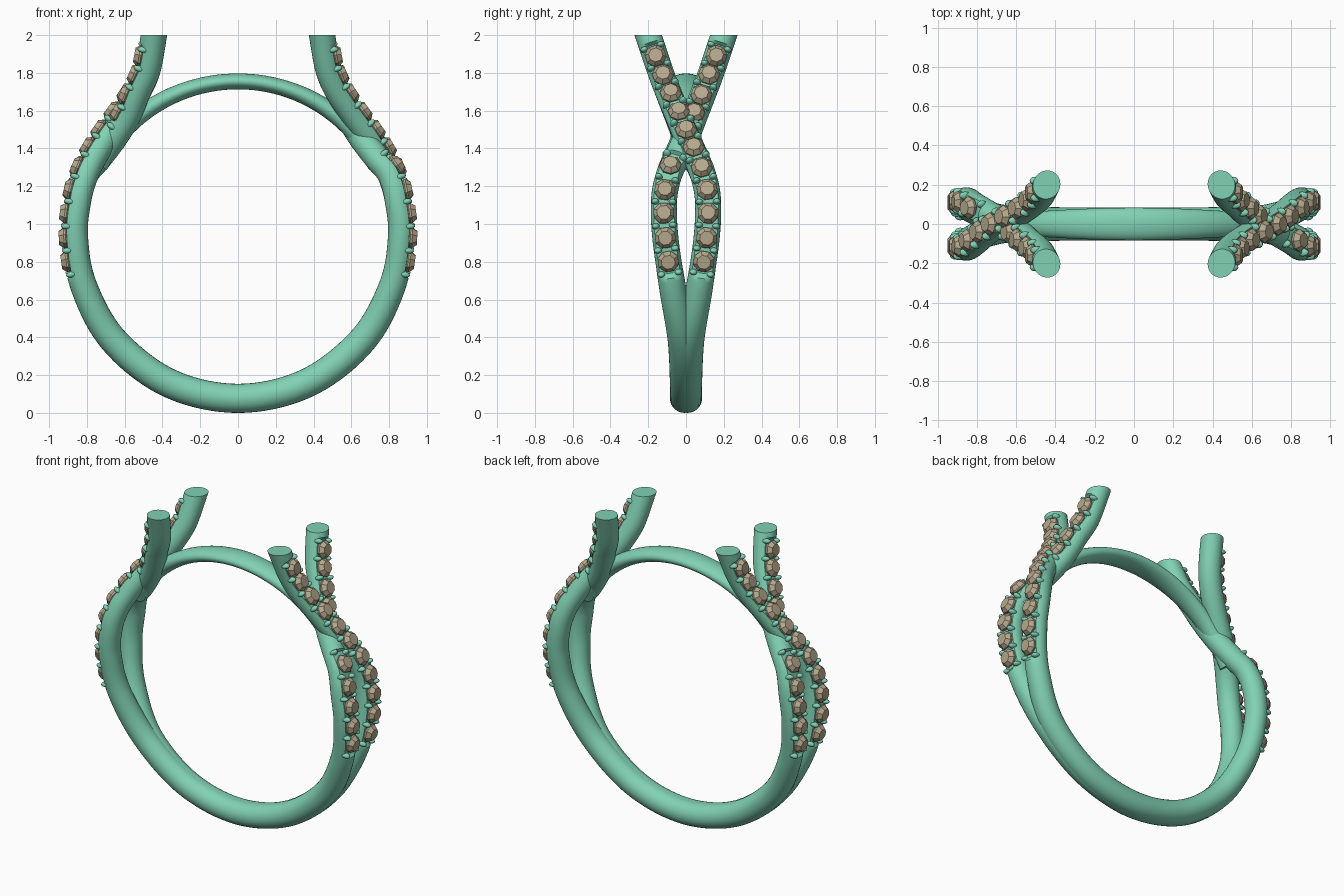
import bpy, bmesh, math
from mathutils import Vector, Matrix

if "Cube" in bpy.data.objects:
    bpy.data.objects.remove(bpy.data.objects["Cube"])

def material(name, rgb):
    m = bpy.data.materials.new(name)
    m.diffuse_color = (*rgb, 1)
    m.use_nodes = True
    m.node_tree.nodes["Principled BSDF"].inputs["Base Color"].default_value = m.diffuse_color
    return m

METAL = material("green_metal", (0.22, 0.64, 0.46))
STONE = material("tan_stone", (0.47, 0.40, 0.27))

def finish(name, bm, mat, smooth=True):
    bmesh.ops.recalc_face_normals(bm, faces=bm.faces)
    me = bpy.data.meshes.new(name)
    bm.to_mesh(me)
    bm.free()
    me.materials.append(mat)
    ob = bpy.data.objects.new(name, me)
    bpy.context.collection.objects.link(ob)
    if smooth:
        bpy.ops.object.select_all(action='DESELECT')
        ob.select_set(True)
        bpy.context.view_layer.objects.active = ob
        bpy.ops.object.shade_smooth_by_angle(angle=math.radians(40))
    return ob

def spline(pts, n=12):
    """Catmull-Rom curve through the points"""
    p = [Vector(q) for q in pts]
    p = [2 * p[0] - p[1]] + p + [2 * p[-1] - p[-2]]
    out = []
    for i in range(1, len(p) - 2):
        a, b, c, d = p[i - 1:i + 3]
        for k in range(n):
            t = k / n
            out.append(0.5 * (2 * b + (c - a) * t + (2 * a - 5 * b + 4 * c - d) * t * t
                              + (3 * b - a - 3 * c + d) * t ** 3))
    return out + [p[-2]]

def frame(path, i):
    """Sideways, along and outward directions at a path sample"""
    t = (path[min(i + 1, len(path) - 1)] - path[max(i - 1, 0)]).normalized()
    n = Vector((t.z, 0, -t.x)).normalized()
    n = (n - t * n.dot(t)).normalized()
    return t.cross(n), t, n

def sweep(path, section, sides=28):
    """section(i) -> half width, half depth, outward limit"""
    bm = bmesh.new()
    rings = []
    for i, p in enumerate(path):
        b, _, n = frame(path, i)
        w, d, lim = section(i)
        ring = []
        for k in range(sides):
            a = 2 * math.pi * k / sides
            ring.append(bm.verts.new(p + b * w * math.cos(a) + n * min(d * math.sin(a), lim)))
        rings.append(ring)
    for r, s in zip(rings, rings[1:]):
        for k in range(sides):
            j = (k + 1) % sides
            bm.faces.new((r[k], r[j], s[j], s[k]))
    return bm

def cap(bm):
    bmesh.ops.holes_fill(bm, edges=[e for e in bm.edges if e.is_boundary], sides=0)

# Strand path: under-crossing on the left, round the bottom, over-crossing on the right
low = [(.363, .008, .157), (.657, .021, .383), (.816, .072, .67), (.863, .11, .935),
       (.845, .116, 1.13), (.808, .09, 1.26)]
over = [(.757, .047, 1.365), (.69, 0, 1.47), (.61, -.045, 1.58)]
under = [(.735, .047, 1.35), (.655, 0, 1.455), (.585, -.045, 1.57)]
high = [(.53, -.095, 1.70), (.478, -.14, 1.82), (.445, -.2, 2.0), (.43, -.235, 2.1)]
left = [(-x, y, z) for x, y, z in low + under + high]
path = spline(left[::-1] + [(0, .008, .077)] + low + over + high, 14)

def in_setting(p):
    if not .735 < p.z < 1.94:
        return False
    return p.x > 0 or not 1.34 < p.z < 1.53

def strand_section(i):
    p = path[i]
    r = .077 - .008 * min(1, max(0, (p.z - .3) / .5))
    return r, r, (.045 if in_setting(p) else 1)

bm = sweep(path, strand_section)
bmesh.ops.bisect_plane(bm, geom=bm.verts[:] + bm.edges[:] + bm.faces[:],
                       plane_co=(0, 0, 2), plane_no=(0, 0, 1), clear_outer=True)
cap(bm)
strand = finish("twisted_strand", bm, METAL)

# Stones and the beads that hold them
def at_height(z, side):
    i = min((i for i in range(len(path)) if path[i].x * side > 0),
            key=lambda i: abs(path[i].z - z))
    b, t, n = frame(path, i)
    f = (z - path[i].z) / t.z
    m = Matrix((b, t, n)).transposed().to_4x4()
    m.translation = path[i] + t * f
    return m

full = [.81, .93, 1.05, 1.17, 1.28, 1.38, 1.47, 1.565, 1.665, 1.77, 1.88]
rows = [(1, full), (-1, full[:5]), (-1, full[7:])]
gems, beads = bmesh.new(), bmesh.new()
turn = Matrix.Rotation(math.pi / 8, 4, 'Z')
for side, zs in rows:
    for z in zs:
        m = at_height(z, side)
        for r1, r2, h0, h1 in ((.02, .058, .0, .05), (.058, .058, .05, .06), (.058, .038, .06, .086)):
            bmesh.ops.create_cone(gems, cap_ends=True, segments=8, radius1=r1, radius2=r2, depth=h1 - h0,
                                  matrix=m @ Matrix.Translation((0, 0, (h0 + h1) / 2)) @ turn)
    mids = [zs[0] - .06] + [(a + b) / 2 for a, b in zip(zs, zs[1:])] + [zs[-1] + .05]
    for z in mids:
        m = at_height(z, side)
        for s in (-1, 1):
            bmesh.ops.create_uvsphere(
                beads, u_segments=12, v_segments=8, radius=1,
                matrix=m @ Matrix.Translation((s * .046, 0, .044)) @ Matrix.Diagonal((.021, .016, .03, 1)))
stones = finish("stones", gems, STONE, smooth=False)
prongs = finish("prong_beads", beads, METAL)

# The second strand is the first turned half way round
for ob in (strand, stones, prongs):
    twin = ob.copy()
    twin.name = ob.name + "_opposite"
    twin.rotation_euler.z = math.pi
    bpy.context.collection.objects.link(twin)

# Slim arch closing the finger hole
N, SPAN = 64, math.radians(63)
angles = [SPAN * (1 - 2 * i / N) for i in range(N + 1)]

def arch_depth(a):
    return .042 + .013 * (a / SPAN) ** 2

arch = [Vector(((.778 + arch_depth(a)) * math.sin(a), 0, .935 + (.778 + arch_depth(a)) * math.cos(a)))
        for a in angles]

def arch_section(i):
    u = abs(angles[i]) / SPAN
    return .083 - .03 * (3 * u * u - 2 * u ** 3), arch_depth(angles[i]), 1

bm = sweep(arch, arch_section)
cap(bm)
finish("top_arch", bm, METAL)
